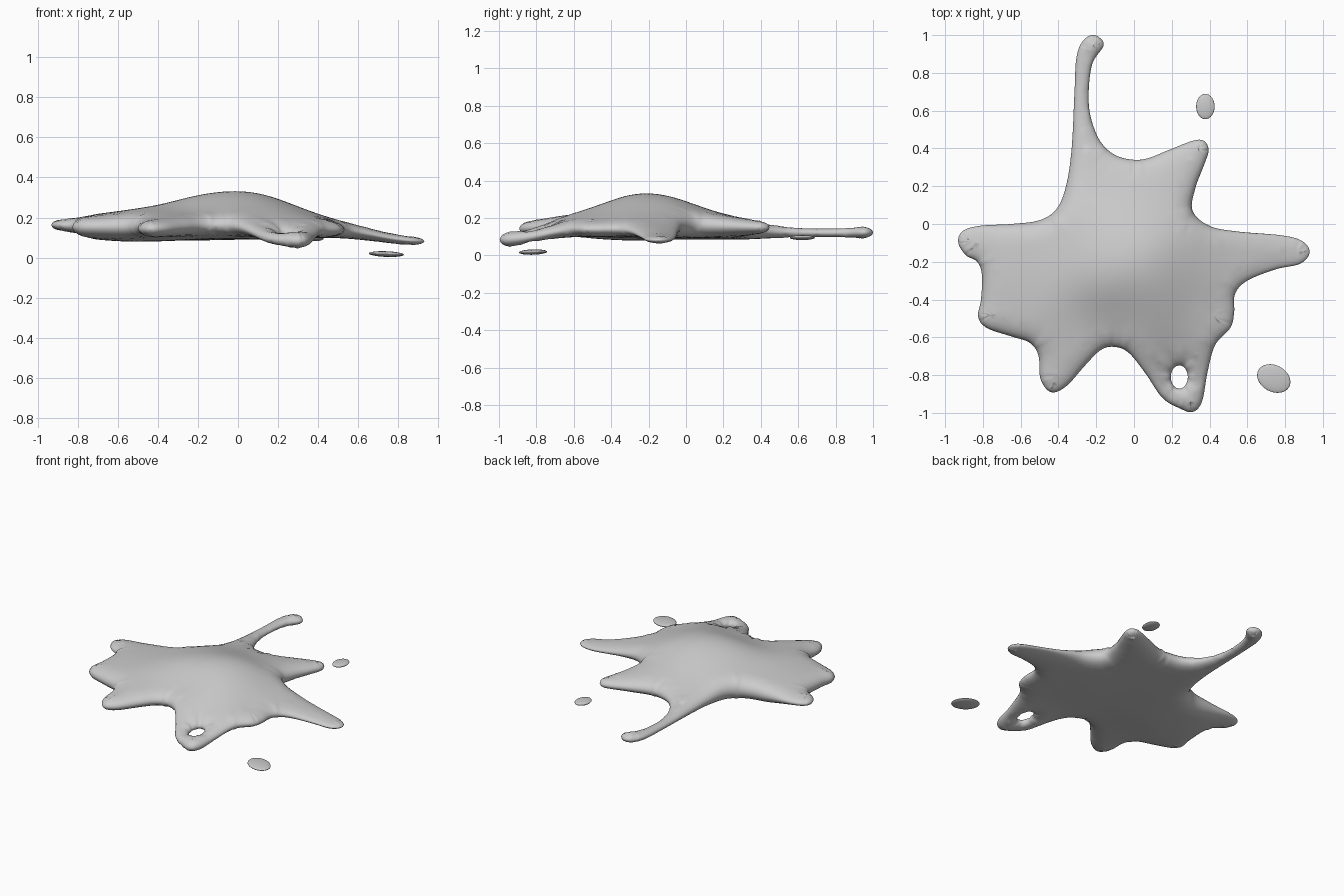
import bpy, bmesh, math
from mathutils import Vector, kdtree, geometry

if "Cube" in bpy.data.objects:
    bpy.data.objects.remove(bpy.data.objects["Cube"])

# Splash outline seen from above, counter-clockwise
OUTLINE = [(.93,-.15),(.89,-.09),(.78,-.06),(.55,-.04),(.40,-.01),(.31,.07),(.325,.19),(.37,.31),
    (.395,.39),(.37,.44),(.31,.44),(.18,.39),(.08,.35),(0,.34),(-.10,.365),(-.18,.44),(-.23,.57),
    (-.24,.70),(-.22,.85),(-.16,.95),(-.21,1),(-.27,.97),(-.305,.88),(-.315,.70),(-.33,.40),
    (-.36,.20),(-.41,.08),(-.50,.02),(-.65,0),(-.82,-.01),(-.91,-.04),(-.93,-.10),(-.89,-.165),
    (-.83,-.20),(-.805,-.27),(-.81,-.40),(-.825,-.49),(-.78,-.55),(-.65,-.595),(-.55,-.63),
    (-.505,-.70),(-.495,-.82),(-.44,-.89),(-.36,-.86),(-.26,-.75),(-.18,-.67),(-.11,-.65),
    (-.03,-.68),(.06,-.79),(.15,-.92),(.24,-.975),(.31,-.995),(.36,-.94),(.39,-.78),(.43,-.64),
    (.51,-.55),(.53,-.47),(.535,-.37),(.60,-.30),(.75,-.24),(.88,-.21)]
# Hole in the front lobe, clockwise
HOLE = [(.24 + .045*math.cos(-a*math.pi/4), -.81 + .062*math.sin(-a*math.pi/4)) for a in range(8)]
# Height samples: x, y, top, underside
HEIGHTS = [(0,-.25,.335,.095),(.2,-.25,.29,.09),(.4,-.2,.22,.10),(.6,-.17,.16,.09),(.85,-.15,.11,.062),
    (-.2,-.25,.31,.09),(-.45,-.3,.255,.08),(-.65,-.3,.225,.085),(-.88,-.1,.195,.13),(-.78,-.48,.205,.10),
    (0,-.05,.305,.09),(0,.15,.24,.09),(0,.3,.2,.09),(.25,.15,.22,.10),(.35,.4,.19,.11),
    (-.25,0,.27,.085),(-.27,.25,.2,.085),(-.28,.5,.165,.085),(-.28,.75,.155,.085),(-.22,.95,.16,.085),
    (-.5,-.05,.235,.085),(0,-.45,.275,.10),(-.1,-.6,.22,.11),(.25,-.5,.235,.10),(.45,-.45,.19,.10),
    (.25,-.7,.17,.09),(.3,-.93,.135,.042),(-.35,-.55,.23,.10),(-.45,-.82,.19,.10)]
ROUND = .09   # width of the rounded rim


def smooth_loop(pts, steps=8):
    """Closed Catmull-Rom loop: list of (point, left-hand normal)."""
    pts, out = [Vector(p) for p in pts], []
    n = len(pts)
    for i in range(n):
        a, b, c, d = (pts[(i + k) % n] for k in (-1, 0, 1, 2))
        for s in range(steps):
            t = s / steps
            p = .5*(2*b + (c - a)*t + (2*a - 5*b + 4*c - d)*t*t + (3*b - a - 3*c + d)*t**3)
            g = (c - a) + 2*(2*a - 5*b + 4*c - d)*t + 3*(3*b - a - 3*c + d)*t*t
            out.append((p, Vector((-g.y, g.x)).normalized()))
    return out


def blend(x, y, vals):
    """Gaussian-weighted average of the height samples."""
    ws = [math.exp(-((x - h[0])**2 + (y - h[1])**2) / .04) for h in HEIGHTS]
    t = sum(ws)
    return [sum(w*v[k] for w, v in zip(ws, vals)) / t for k in (0, 1)]


# Sharpen the sample values so the blend passes close to them
vals = [[h[2], h[3]] for h in HEIGHTS]
for _ in range(6):
    res = [blend(h[0], h[1], vals) for h in HEIGHTS]
    vals = [[v[k] + .7*(h[2 + k] - r[k]) for k in (0, 1)] for v, h, r in zip(vals, HEIGHTS, res)]

# Outline loops and signed distance lookup
loops = [smooth_loop(OUTLINE), smooth_loop(HOLE, 5)]
rim = loops[0] + loops[1]
tree = kdtree.KDTree(len(rim))
for i, (p, _) in enumerate(rim):
    tree.insert((p.x, p.y, 0), i)
tree.balance()


def depth(p):
    q, i, d = tree.find((p.x, p.y, 0))
    return d if (p - rim[i][0]).dot(rim[i][1]) > 0 else -d


# Plan points: rim, inset rings, inner grid
pts = [p for p, _ in rim]
edges, start = [], 0
for lp in loops:
    n = len(lp)
    edges += [(start + i, start + (i + 1) % n) for i in range(n)]
    start += n
for off in (.004, .013, .029, .053, .083):
    pts += [q for q in (p + nrm*off for p, nrm in rim) if depth(q) > off*.9]
for i in range(-32, 33):
    for j in range(-34, 35):
        q = Vector((i*.03 + (j % 2)*.015, j*.03))
        if depth(q) > ROUND + .008:
            pts.append(q)
verts, _, faces, *_ = geometry.delaunay_2d_cdt(pts, edges, [], 0, 1e-5)

# Splash body: top and underside sharing the rim
bm = bmesh.new()
top, bot = [], []
for v in verts:
    d = max(depth(v), 0)
    hi, lo = blend(v.x, v.y, vals)
    mid, half = (hi + lo)/2, (hi - lo)/2
    u = 1 - min(d / ROUND, 1)
    k = math.sqrt(max(1 - u*u, 0))
    top.append(bm.verts.new((v.x, v.y, mid + half*k)))
    bot.append(bm.verts.new((v.x, v.y, mid - half*k)) if d > 1e-3 else top[-1])
for f in faces:
    c = sum((verts[i] for i in f), Vector((0, 0))) / len(f)
    if depth(c) <= 0:
        continue
    bm.faces.new([top[i] for i in f])
    if any(top[i] is not bot[i] for i in f):
        bm.faces.new([bot[i] for i in reversed(f)])
bmesh.ops.delete(bm, geom=[v for v in bm.verts if not v.link_faces], context='VERTS')
for _ in range(3):
    bmesh.ops.smooth_vert(bm, verts=bm.verts[:], factor=.5,
                          use_axis_x=False, use_axis_y=False, use_axis_z=True)
bmesh.ops.recalc_face_normals(bm, faces=bm.faces[:])
me = bpy.data.meshes.new("splash_body")
bm.to_mesh(me)
bm.free()
me.polygons.foreach_set("use_smooth", [True]*len(me.polygons))
bpy.context.collection.objects.link(bpy.data.objects.new("splash_body", me))


# Loose droplets
def droplet(name, loc, size, rot):
    bpy.ops.mesh.primitive_uv_sphere_add(segments=32, ring_count=16, location=loc, rotation=rot)
    ob = bpy.context.object
    ob.name, ob.scale = name, size
    bpy.ops.object.shade_smooth()


droplet("droplet_back", (.378, .622, .095), (.049, .067, .013), (0, 0, 0))
droplet("droplet_front", (.74, -.818, .018), (.093, .070, .014), (0, .04, -.5))
